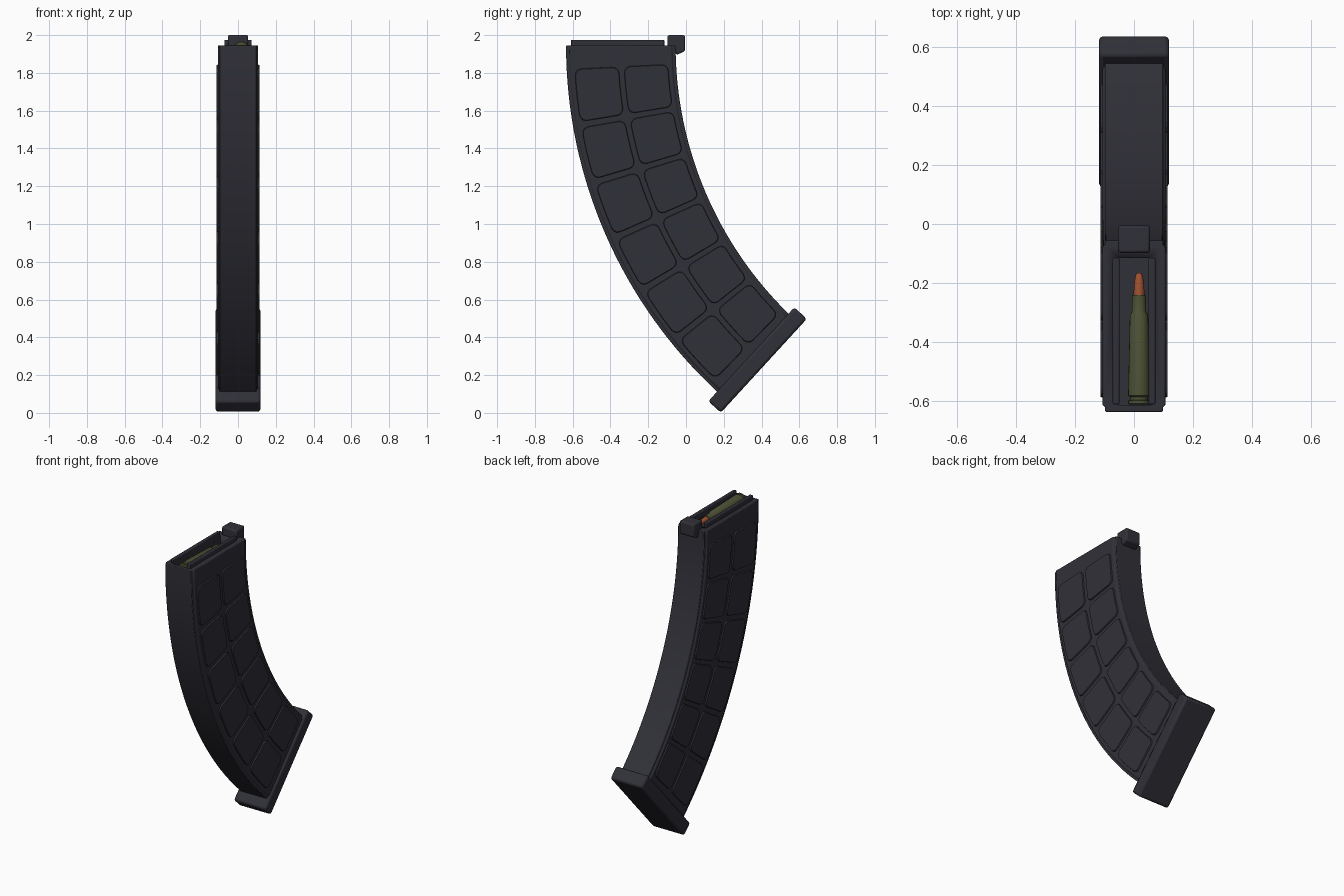
import bpy, bmesh, math
from mathutils import Vector, Matrix

cube = bpy.data.objects.get("Cube")
if cube:
    bpy.data.objects.remove(cube, do_unlink=True)


def material(name, rgb):
    m = bpy.data.materials.new(name)
    m.use_nodes = True
    m.diffuse_color = (*rgb, 1)
    m.node_tree.nodes["Principled BSDF"].inputs["Base Color"].default_value = (*rgb, 1)
    return m


polymer = material("dark polymer", (0.03, 0.03, 0.04))
casing = material("olive casing", (0.075, 0.082, 0.035))
copper = material("copper tip", (0.36, 0.085, 0.03))


def finish(name, bm, mat, bevel=0.0, smooth=True):
    bmesh.ops.recalc_face_normals(bm, faces=bm.faces)
    mesh = bpy.data.meshes.new(name)
    bm.to_mesh(mesh)
    bm.free()
    mesh.materials.append(mat)
    ob = bpy.data.objects.new(name, mesh)
    bpy.context.collection.objects.link(ob)
    if bevel:
        mod = ob.modifiers.new("bevel", 'BEVEL')
        mod.width, mod.segments, mod.limit_method = bevel, 2, 'ANGLE'
    if smooth:
        bpy.ops.object.select_all(action='DESELECT')
        ob.select_set(True)
        bpy.context.view_layer.objects.active = ob
        bpy.ops.object.shade_smooth_by_angle(angle=math.radians(35))
    return ob


def skin(bm, rings):
    """Closed skin through a list of equal rings, capped at both ends."""
    loops = [[bm.verts.new(p) for p in ring] for ring in rings]
    n = len(loops[0])
    for a, b in zip(loops, loops[1:]):
        for i in range(n):
            j = (i + 1) % n
            bm.faces.new((a[i], a[j], b[j], b[i]))
    bm.faces.new(loops[0][::-1])
    bm.faces.new(loops[-1])


def box(name, lo, hi, bevel=0.0, matrix=Matrix()):
    bm = bmesh.new()
    bmesh.ops.create_cube(bm, size=1)
    for v in bm.verts:
        v.co = matrix @ Vector([(l + h) / 2 + c * (h - l) for l, h, c in zip(lo, hi, v.co)])
    return finish(name, bm, polymer, bevel)


# Curved frame: u runs front to back, t runs top to bottom
def arc(start, radius, degrees, t):
    a = math.radians(degrees) * t
    return Vector((0, start + radius * (1 - math.cos(a)), 1.945 - radius * math.sin(a)))


def at(x, u, t):
    p = arc(-0.635, 2.5, 47.3, t).lerp(arc(-0.055, 1.985, 46, t), u)
    p.x = x
    return p


# Body: stepped section swept along the curve
half = [(0.098, 0), (0.098, 0.03), (0.106, 0.036), (0.106, 0.964), (0.098, 0.97), (0.098, 1)]
section = half + [(-x, u) for x, u in reversed(half)]
bm = bmesh.new()
skin(bm, [[at(x, u, i / 32) for x, u in section] for i in range(33)])
body = finish("magazine_body", bm, polymer, 0.004)

# Open slot at the top
cutter = box("slot_cutter", (-0.05, -0.612, 1.885), (0.05, -0.115, 2.1))
cutter.hide_render = True
cut = body.modifiers.new("slot", 'BOOLEAN')
cut.object, cut.operation, cut.solver = cutter, 'DIFFERENCE', 'EXACT'
bpy.ops.object.select_all(action='DESELECT')
bpy.context.view_layer.objects.active = body
body.select_set(True)
for name in [m.name for m in body.modifiers if m.type in {'BEVEL', 'BOOLEAN'}]:
    bpy.ops.object.modifier_apply(modifier=name)
bpy.data.objects.remove(cutter, do_unlink=True)


# Raised side pads: two columns of rounded panels
def pad_outline(u0, u1, t0, t1, ru, rt):
    pts = []
    corners = [(u1 - ru, t1 - rt), (u0 + ru, t1 - rt), (u0 + ru, t0 + rt), (u1 - ru, t0 + rt)]
    for k, (cu, ct) in enumerate(corners):
        for s in range(4):
            a = math.pi / 2 * (k + s / 3)
            pts.append((cu + ru * math.cos(a), ct + rt * math.sin(a)))
        if k % 2:  # extra points keep the long edges curved
            nu, nt = corners[(k + 1) % 4]
            edge = u0 if k == 1 else u1
            pts += [(edge, ct + (nt - ct) * f) for f in (0.33, 0.67)]
    return pts


ROWS, TOP, BOTTOM = 6, 0.06, 0.985
pitch = (BOTTOM - TOP) / ROWS
for side, label in ((1, "left"), (-1, "right")):
    bm = bmesh.new()
    for row in range(ROWS):
        t0 = TOP + row * pitch
        t1 = t0 + pitch - 0.013
        for u0, u1 in ((0.07, 0.48), (0.52, 0.93)):
            low = pad_outline(u0, u1, t0, t1, 0.06, 0.02)
            high = pad_outline(u0 + 0.008, u1 - 0.008, t0 + 0.003, t1 - 0.003, 0.055, 0.018)
            skin(bm, [[at(side * x, u, t) for u, t in ring]
                      for x, ring in ((0.1, low), (0.114, high))])
    finish(label + "_side_pads", bm, polymer, smooth=False)

# Feed lips
for side, label in ((1, "left"), (-1, "right")):
    lo, hi = sorted((side * 0.049, side * 0.072))
    box(label + "_feed_lip", (lo, -0.61, 1.93), (hi, -0.115, 1.975), 0.005)

# Rear locking lug, a side profile stretched across x
lug = [(-0.098, 2), (-0.005, 2), (-0.005, 1.915), (-0.05, 1.895), (-0.07, 1.93), (-0.098, 1.94)]
bm = bmesh.new()
skin(bm, [[(x, y, z) for y, z in lug] for x in (-0.054, 0.054)])
finish("rear_lug", bm, polymer, 0.009)

# Floor plate, tilted to close the bottom of the curve
tilt = Matrix.Translation((0, 0.379, 0.28)) @ Matrix.Rotation(math.radians(47.5), 4, 'X')
box("floor_plate", (-0.119, -0.337, -0.045), (0.119, 0.337, 0.045), 0.014, tilt)


# Top round, turned along y
def lathe(name, profile, mat, sides=20):
    bm = bmesh.new()
    skin(bm, [[(0.017 + r * math.cos(k * math.tau / sides), y,
                1.93 + r * math.sin(k * math.tau / sides)) for k in range(sides)]
              for y, r in profile])
    return finish(name, bm, mat)


lathe("round_casing", [(-0.61, 0.034), (-0.607, 0.037), (-0.597, 0.037), (-0.595, 0.031),
                       (-0.585, 0.031), (-0.58, 0.037), (-0.31, 0.031), (-0.295, 0.024),
                       (-0.24, 0.023)], casing)
lathe("round_tip", [(-0.26, 0.018), (-0.225, 0.018), (-0.19, 0.015), (-0.172, 0.011),
                    (-0.165, 0.007)], copper)
